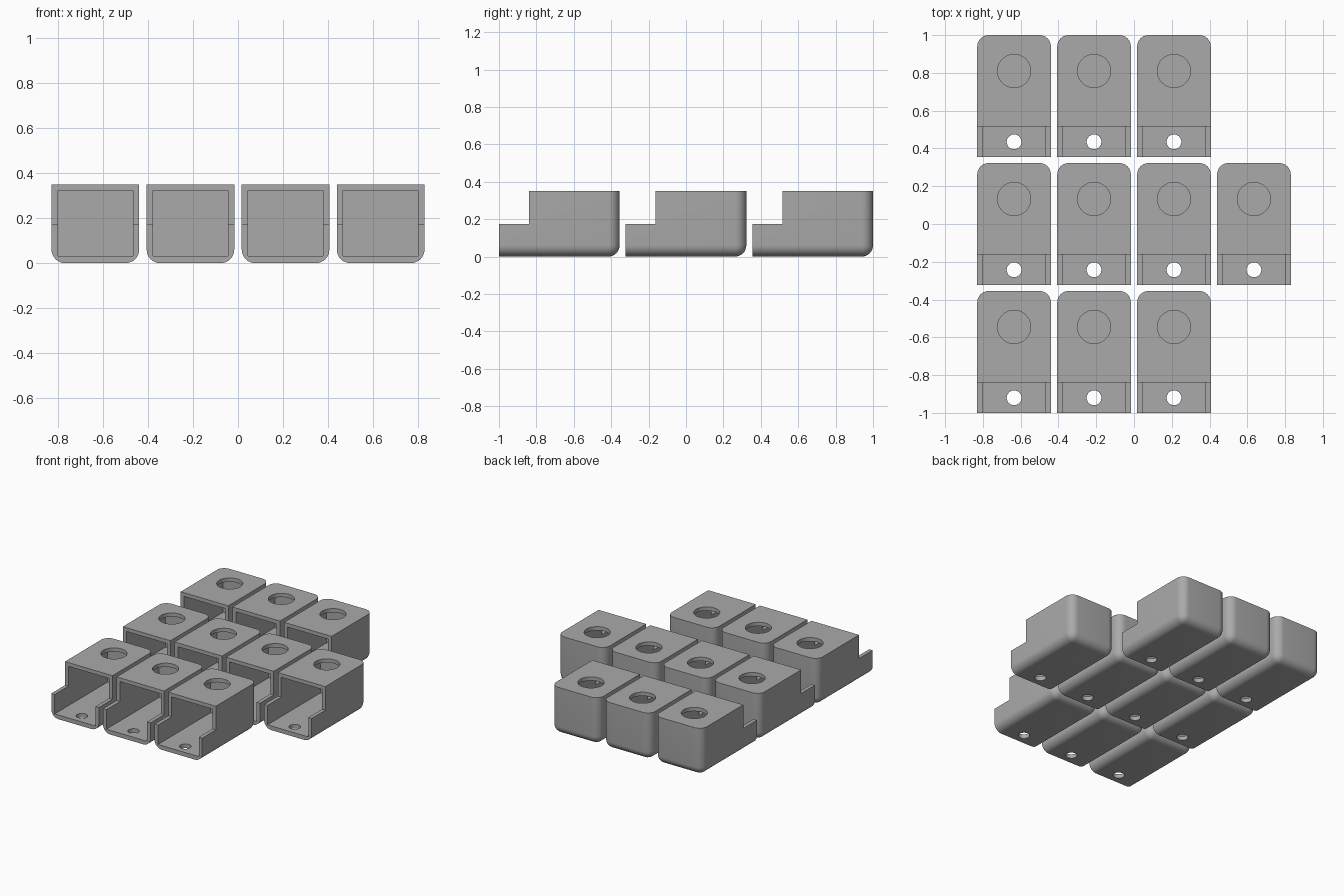
import bpy, bmesh, math
from mathutils import Vector, Matrix

if "Cube" in bpy.data.objects:
    bpy.data.objects.remove(bpy.data.objects["Cube"], do_unlink=True)

W, L, H = 0.39, 0.645, 0.35      # bin width, length, height
WALL, FLOOR, R = 0.028, 0.031, 0.06
STEP_Y, STEP_Z = 0.16, 0.175     # lowered front lip
PITCH_X, PITCH_Y = 0.4233, 0.6775

grey = bpy.data.materials.new("grey_plastic")
grey.use_nodes = True
grey.diffuse_color = (0.4, 0.4, 0.4, 1)
grey.node_tree.nodes["Principled BSDF"].inputs["Base Color"].default_value = (0.4, 0.4, 0.4, 1)


def add_object(name, bm):
    mesh = bpy.data.meshes.new(name)
    bm.to_mesh(mesh)
    bm.free()
    mesh.materials.append(grey)
    obj = bpy.data.objects.new(name, mesh)
    bpy.context.collection.objects.link(obj)
    return obj


def box(lo, hi):
    lo, hi = Vector(lo), Vector(hi)
    bm = bmesh.new()
    bmesh.ops.create_cube(bm, size=1, matrix=Matrix.Translation((lo + hi) / 2)
                          @ Matrix.Diagonal((*(hi - lo), 1)))
    return bm


def cylinder(y, z, radius, depth):
    bm = bmesh.new()
    bmesh.ops.create_cone(bm, cap_ends=True, segments=48, radius1=radius, radius2=radius,
                          depth=depth, matrix=Matrix.Translation((0, y, z)))
    return bm


# Outer block: round the bottom sides, bottom back and upright back edges
bm = box((-W / 2, 0, 0), (W / 2, L, H))
rounded = []
for e in bm.edges:
    mid = (e.verts[0].co + e.verts[1].co) / 2
    low, back, side = mid.z < 0.01, mid.y > L - 0.01, abs(mid.x) > W / 2 - 0.01
    if low + back + side == 2 and not (mid.z > H - 0.01):
        rounded.append(e)
bmesh.ops.bevel(bm, geom=rounded, offset=R, segments=8, profile=0.5, affect='EDGES')
body = add_object("bin_master", bm)

# Cutters: cavity open to the front, front step, finger hole, screw hole
cutters = [
    add_object("cavity_cutter", box((-W / 2 + WALL, -0.1, FLOOR), (W / 2 - WALL, L - WALL, H - WALL))),
    add_object("step_cutter", box((-W, -0.1, STEP_Z), (W, STEP_Y, H + 0.1))),
    add_object("finger_hole_cutter", cylinder(0.455, H, 0.088, 0.1)),
    add_object("screw_hole_cutter", cylinder(0.08, 0, 0.039, 0.2)),
]
for c in cutters:
    c.hide_render = True
    mod = body.modifiers.new(c.name, 'BOOLEAN')
    mod.operation = 'DIFFERENCE'
    mod.solver = 'EXACT'
    mod.object = c

bpy.context.view_layer.update()
bin_mesh = bpy.data.meshes.new_from_object(
    body.evaluated_get(bpy.context.evaluated_depsgraph_get()))
bin_mesh.name = "bin"
for obj in cutters + [body]:
    bpy.data.objects.remove(obj, do_unlink=True)

# Rows of bins, the middle row one longer
bins = []
for row, (label, count) in enumerate((("front", 3), ("middle", 4), ("back", 3))):
    for col in range(count):
        obj = bpy.data.objects.new(f"bin_{label}_{col + 1}", bin_mesh)
        obj.location = ((col - 1.5) * PITCH_X, -1 + row * PITCH_Y, 0)
        bpy.context.collection.objects.link(obj)
        bins.append(obj)

bpy.ops.object.select_all(action='DESELECT')
bins[0].select_set(True)
bpy.context.view_layer.objects.active = bins[0]
bpy.ops.object.shade_smooth_by_angle(angle=math.radians(30))
